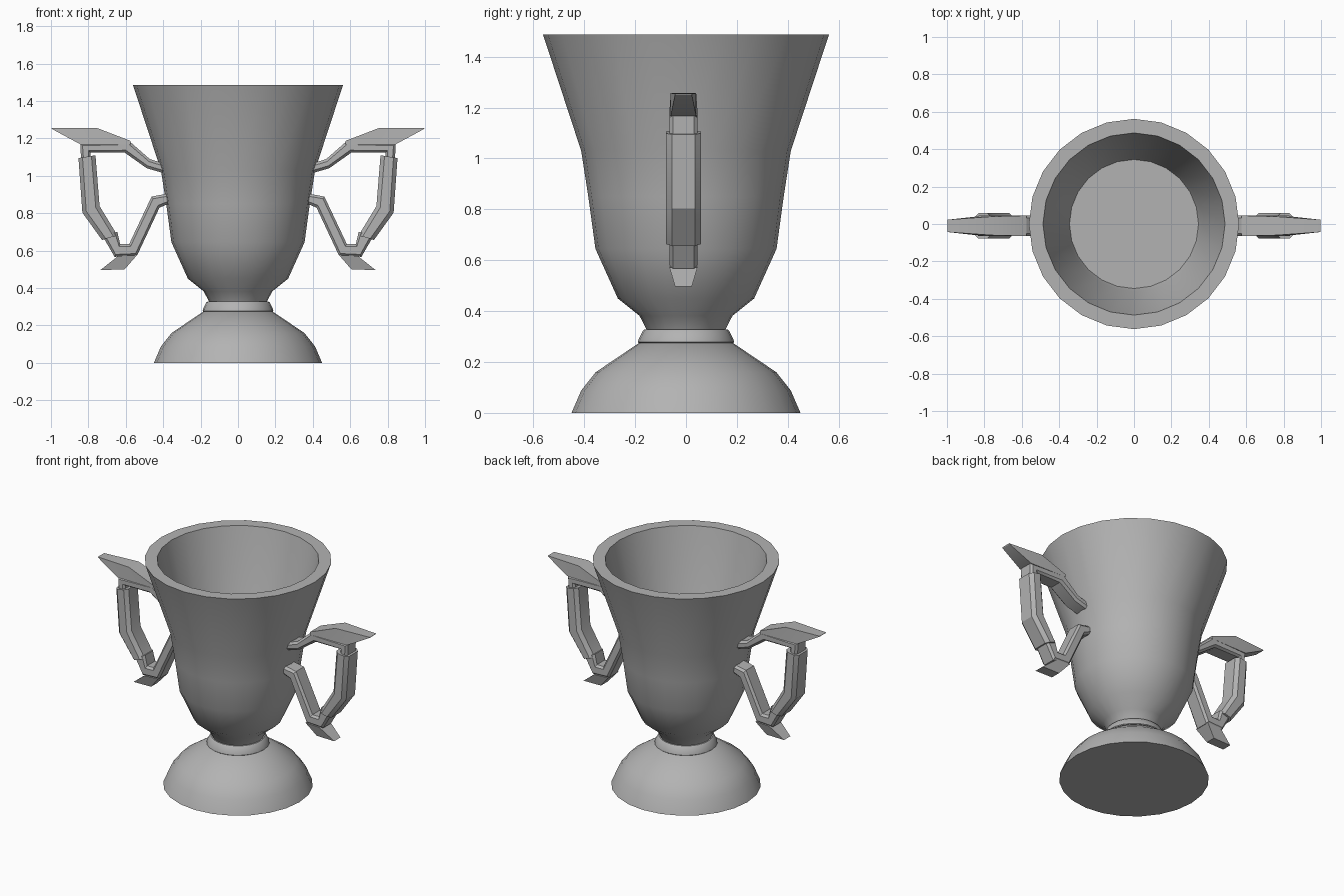
import bpy, bmesh, math
from mathutils import Vector

if "Cube" in bpy.data.objects:
    bpy.data.objects.remove(bpy.data.objects["Cube"])

SIDES = 24
HANDLE_Y = -0.01

# Dark grey metal
metal = bpy.data.materials.new("dark_grey")
metal.diffuse_color = (.45, .45, .45, 1)
metal.use_nodes = True
metal.node_tree.nodes["Principled BSDF"].inputs["Base Color"].default_value = metal.diffuse_color


def finish(name, bm, angle):
    bmesh.ops.recalc_face_normals(bm, faces=bm.faces)
    me = bpy.data.meshes.new(name)
    bm.to_mesh(me)
    bm.free()
    me.materials.append(metal)
    ob = bpy.data.objects.new(name, me)
    bpy.context.collection.objects.link(ob)
    bpy.ops.object.select_all(action='DESELECT')
    ob.select_set(True)
    bpy.context.view_layer.objects.active = ob
    bpy.ops.object.shade_smooth_by_angle(angle=math.radians(angle))
    return ob


def skin(bm, rings):
    """Bridge successive vertex loops and cap both ends."""
    loops = [[bm.verts.new(p) for p in r] for r in rings]
    n = len(loops[0])
    for a, b in zip(loops, loops[1:]):
        for i in range(n):
            j = (i + 1) % n
            bm.faces.new((a[i], a[j], b[j], b[i]))
    bm.faces.new(loops[0])
    bm.faces.new(loops[-1])


def lathe(name, profile):
    bm = bmesh.new()
    skin(bm, [[(r * math.cos(2 * math.pi * k / SIDES),
                r * math.sin(2 * math.pi * k / SIDES), z)
               for k in range(SIDES)] for r, z in profile])
    return finish(name, bm, 35)


def bar(name, sections, chamfer, side):
    """Sweep a section between outer (x, z) and inner (x, z), half width w."""
    bm = bmesh.new()
    rings = []
    for ox, oz, ix, iz, w in sections:
        o, i = Vector((ox, oz)), Vector((ix, iz))
        d = (i - o).normalized() * chamfer
        if chamfer:
            half = [(o, w - chamfer), (o + d, w), (i - d, w), (i, w - chamfer)]
        else:
            half = [(o, w), (i, w)]
        pts = half + [(p, -y) for p, y in reversed(half)]
        rings.append([(side * p.x, HANDLE_Y + y, p.y) for p, y in pts])
    skin(bm, rings)
    return finish(name, bm, 30)


# Domed foot, neck collar and hollow bowl
lathe("foot", [(.45, 0), (.412, .088), (.355, .16), (.18, .278)])
lathe("neck_collar", [(.183, .273), (.189, .278), (.187, .287),
                      (.17, .322), (.163, .328), (.14, .328)])
lathe("bowl", [(.15, .318), (.183, .382), (.268, .45), (.356, .645),
               (.384, .85), (.412, 1.03), (.562, 1.487), (.487, 1.487),
               (.36, .95), (.345, .91)])

# Two mirrored handles
for side, tag in ((1, "right"), (-1, "left")):
    bar("upper_arm_" + tag, [
        (.396, 1.066, .396, 1.014, .055), (.472, 1.09, .487, 1.04, .055),
        (.575, 1.18, .607, 1.125, .055), (.842, 1.17, .79, 1.125, .055),
        (.84, 1.09, .785, 1.09, .055)], .014, side)
    bar("thumb_plate_" + tag, [
        (.575, 1.187, .575, 1.168, .055), (.757, 1.257, .842, 1.168, .05),
        (.997, 1.255, .994, 1.25, .033)], 0, side)
    bar("grip_" + tag, [
        (.853, 1.095, .762, 1.11, .068), (.832, .803, .74, .838, .068),
        (.727, .657, .645, .682, .068)], .022, side)
    bar("lower_arm_" + tag, [
        (.725, .68, .645, .70, .055), (.66, .567, .63, .635, .055),
        (.54, .573, .582, .635, .055), (.42, .83, .462, .889, .055),
        (.372, .85, .378, .905, .055)], .014, side)
    bar("tail_spur_" + tag, [
        (.64, .572, .54, .576, .055), (.735, .497, .607, .499, .033)], 0, side)
